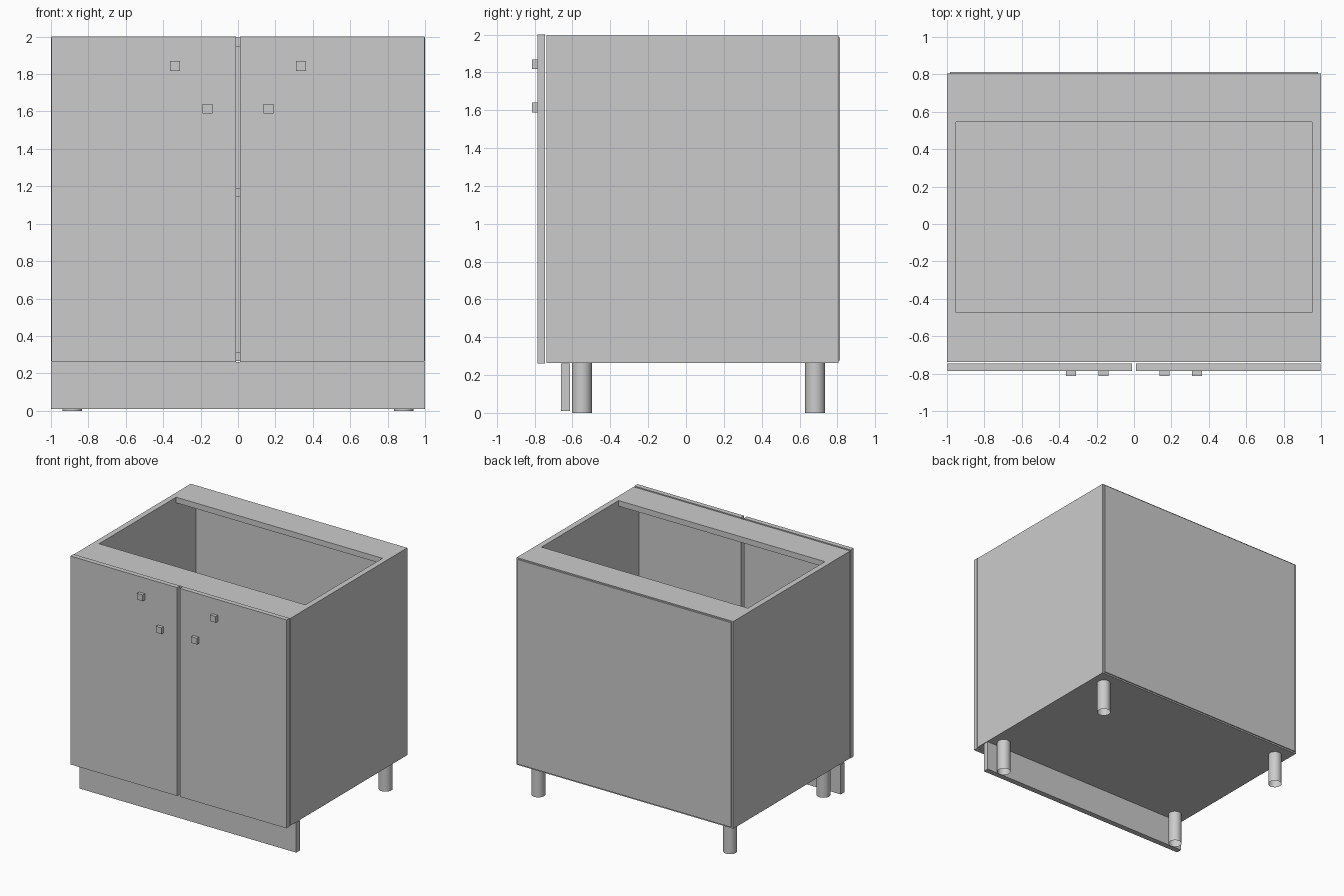
import bpy
import bmesh
from mathutils import Matrix

cube = bpy.data.objects.get("Cube")
if cube:
    bpy.data.objects.remove(cube, do_unlink=True)

grey = bpy.data.materials.new("light_grey")
grey.use_nodes = True
colour = (0.6, 0.6, 0.6, 1.0)
grey.diffuse_color = colour
grey.node_tree.nodes["Principled BSDF"].inputs["Base Color"].default_value = colour


def add_object(name, bm):
    mesh = bpy.data.meshes.new(name)
    bm.to_mesh(mesh)
    bm.free()
    mesh.materials.append(grey)
    obj = bpy.data.objects.new(name, mesh)
    bpy.context.collection.objects.link(obj)
    return obj


def box(name, x, y, z):
    """Box spanning the given (low, high) ranges."""
    bm = bmesh.new()
    spans = (x, y, z)
    centre = [(a + b) / 2 for a, b in spans]
    size = [b - a for a, b in spans]
    matrix = Matrix.Translation(centre) @ Matrix.Diagonal((*size, 1))
    bmesh.ops.create_cube(bm, size=1, matrix=matrix)
    return add_object(name, bm)


def leg(name, x, y, radius, height):
    """Round tube, open at both ends."""
    bm = bmesh.new()
    bmesh.ops.create_cone(bm, cap_ends=False, segments=24, radius1=radius,
                          radius2=radius, depth=height,
                          matrix=Matrix.Translation((x, y, height / 2)))
    for face in bm.faces:
        face.smooth = True
    return add_object(name, bm)


BASE, TOP, BOARD = 0.265, 1.995, 0.047
FRONT, BACK = -0.738, 0.805
INNER = 1 - BOARD
inside = (-INNER, INNER)

# Carcass boards
box("bottom_panel", inside, (FRONT, BACK), (BASE, BASE + BOARD))
box("shelf", inside, (FRONT + 0.02, BACK), (1.143, 1.19))
box("front_top_rail", inside, (FRONT, -0.472), (TOP - BOARD, TOP))
box("back_top_rail", inside, (0.545, BACK), (TOP - BOARD, TOP))
box("back_panel", (-0.985, 0.985), (BACK, 0.814), (0.277, 1.985))

# Paired sides, doors, knobs and legs
for side, s in (("left", 1), ("right", -1)):
    def span(a, b):
        return tuple(sorted((s * a, s * b)))

    box(side + "_side_panel", span(INNER, 1), (FRONT, BACK), (BASE, TOP))
    box(side + "_door", span(0.012, 0.998), (-0.785, -0.745), (0.26, 2.0))
    for level, kx, kz in (("upper", 0.337, 1.843), ("lower", 0.163, 1.615)):
        box(side + "_" + level + "_knob", span(kx - 0.026, kx + 0.026),
            (-0.813, -0.785), (kz - 0.026, kz + 0.026))
    for end, y in (("front", -0.55), ("back", 0.683)):
        leg(end + "_" + side + "_leg", s * 0.886, y, 0.053, BASE)

# Toe board in front of the legs
box("plinth", (-1, 1), (-0.66, -0.613), (0.01, 0.26))
